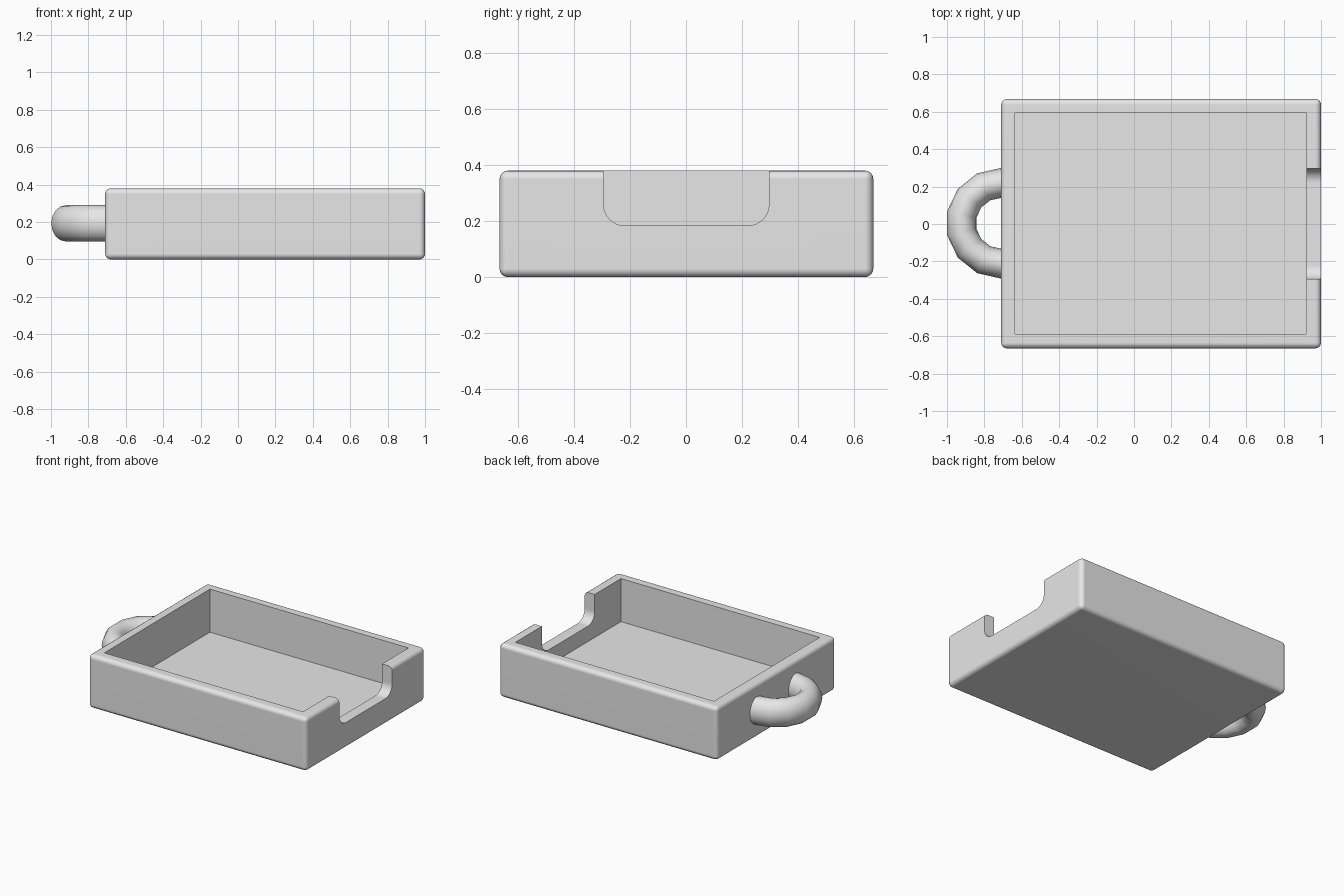
import bpy, bmesh
from math import pi, sin, cos, radians
from mathutils import Vector

if "Cube" in bpy.data.objects:
    bpy.data.objects.remove(bpy.data.objects["Cube"], do_unlink=True)

GREY = (0.8, 0.8, 0.8, 1)
grey = bpy.data.materials.new("plain grey")
grey.use_nodes = True
grey.diffuse_color = GREY
grey.node_tree.nodes["Principled BSDF"].inputs["Base Color"].default_value = GREY


def add_object(name, bm):
    bmesh.ops.recalc_face_normals(bm, faces=bm.faces)
    mesh = bpy.data.meshes.new(name)
    bm.to_mesh(mesh)
    bm.free()
    mesh.materials.append(grey)
    obj = bpy.data.objects.new(name, mesh)
    bpy.context.collection.objects.link(obj)
    return obj


def box(name, low, high):
    bm = bmesh.new()
    bmesh.ops.create_cube(bm, size=1)
    low, high = Vector(low), Vector(high)
    for v in bm.verts:
        v.co = (low + high) / 2 + v.co * (high - low)
    return add_object(name, bm)


def activate(obj):
    bpy.ops.object.select_all(action='DESELECT')
    obj.select_set(True)
    bpy.context.view_layer.objects.active = obj


def cut(obj, cutter):
    mod = obj.modifiers.new("cut", 'BOOLEAN')
    mod.operation, mod.solver, mod.object = 'DIFFERENCE', 'EXACT', cutter
    activate(obj)
    bpy.ops.object.modifier_apply(modifier=mod.name)
    bpy.data.objects.remove(cutter, do_unlink=True)


# Tray body: outer edges rounded, cavity edges left sharp
tray = box("tray", (-0.71, -0.665, 0), (1, 0.668, 0.38))
bevel = tray.modifiers.new("round edges", 'BEVEL')
bevel.width, bevel.segments = 0.03, 4
activate(tray)
bpy.ops.object.modifier_apply(modifier=bevel.name)
cut(tray, box("cavity_cutter", (-0.635, -0.588, 0.075), (0.921, 0.593, 0.6)))

# Scoop with round lower corners through the wall on the +x side
half, bottom, r, mid = 0.295, 0.184, 0.075, 0.001
outline = [(half, 0.6)]
for i in range(9):
    a = -i * pi / 16
    outline.append((half - r + r * cos(a), bottom + r + r * sin(a)))
outline += [(-y, z) for y, z in reversed(outline)]
bm = bmesh.new()
face = bm.faces.new([bm.verts.new((0.87, mid + y, z)) for y, z in outline])
side = bmesh.ops.extrude_face_region(bm, geom=[face])
bmesh.ops.translate(bm, vec=(0.3, 0, 0),
                    verts=[v for v in side["geom"] if isinstance(v, bmesh.types.BMVert)])
cut(tray, add_object("scoop_cutter", bm))

# Half-ring handle on the -x side, with an upright oval section
STEPS, SIDES = 7, 16
bm = bmesh.new()
rings = []
for i in range(-1, STEPS + 2):
    a = pi / 2 + pi * min(max(i, 0), STEPS) / STEPS
    inset = 0.02 if i in (-1, STEPS + 1) else 0
    ring = []
    for j in range(SIDES):
        t = 2 * pi * j / SIDES
        rad = 0.216 + 0.08 * cos(t)
        ring.append(bm.verts.new((-0.71 + inset + rad * cos(a), 0.004 + rad * sin(a),
                                  0.193 + 0.097 * sin(t))))
    rings.append(ring)
for one, two in zip(rings, rings[1:]):
    for j in range(SIDES):
        k = (j + 1) % SIDES
        bm.faces.new((one[j], one[k], two[k], two[j]))
bm.faces.new(rings[0])
bm.faces.new(rings[-1])
handle = add_object("handle", bm)

# Smooth shading with sharp corners kept
for obj in (tray, handle):
    activate(obj)
    bpy.ops.object.shade_smooth_by_angle(angle=radians(32))
weighted = tray.modifiers.new("even shading", 'WEIGHTED_NORMAL')
weighted.keep_sharp = True
